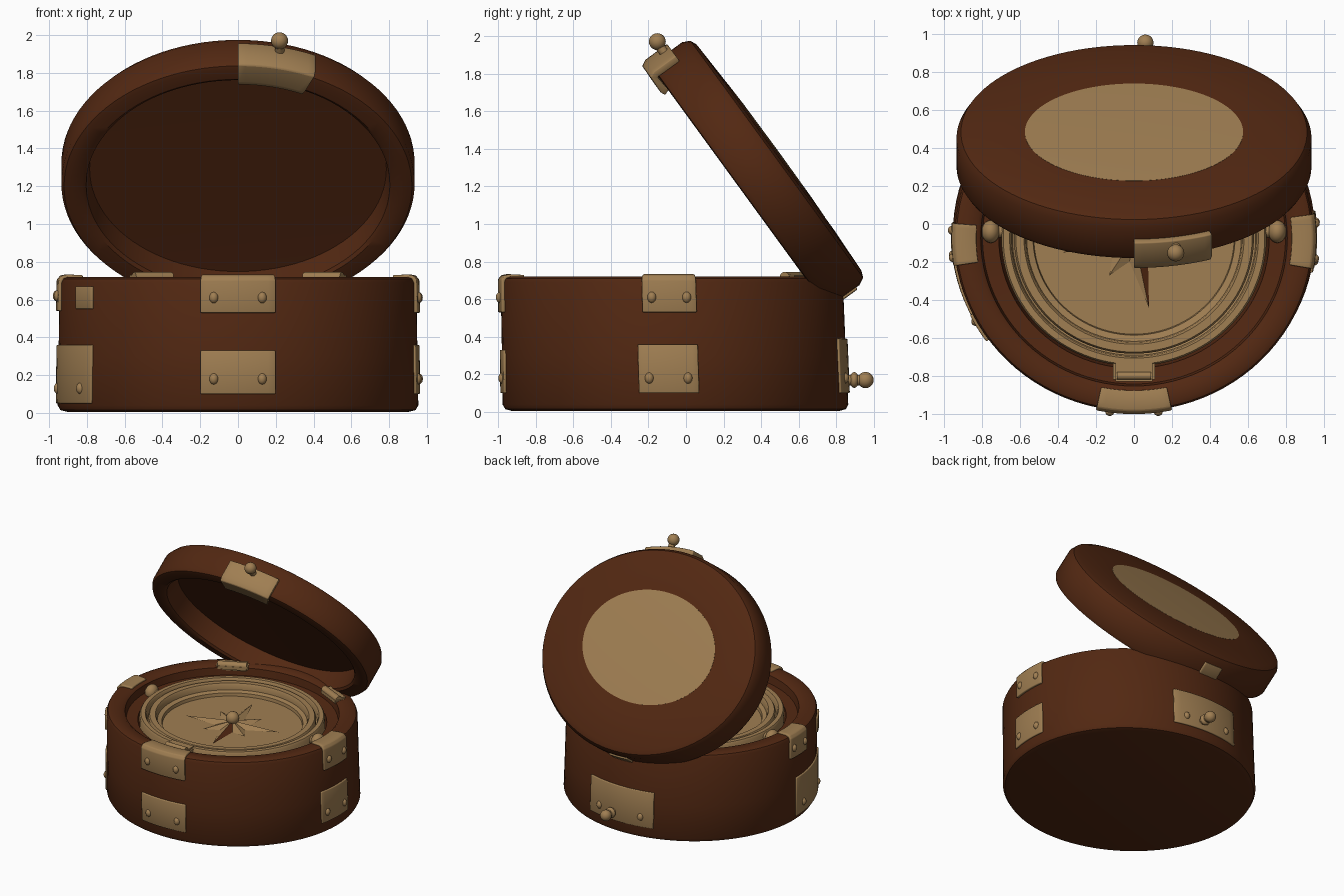
import bpy, bmesh, math
from mathutils import Matrix, Vector

cube = bpy.data.objects.get("Cube")
if cube:
    bpy.data.objects.remove(cube)


def material(name, rgb):
    m = bpy.data.materials.new(name)
    m.use_nodes = True
    m.diffuse_color = (*rgb, 1)
    m.node_tree.nodes["Principled BSDF"].inputs["Base Color"].default_value = (*rgb, 1)
    return m


WOOD = material("brown_wood", (0.085, 0.021, 0.006))
BRASS = material("aged_brass", (0.35, 0.21, 0.085))

# Frames: the case leans back slightly, the lid is an oval hinged open
CASE = Matrix(((0.95, 0, 0, 0), (0, 0.915, -0.03, -0.055), (0, 0, 1, 0), (0, 0, 0, 1)))
LID_AXES = Matrix.Translation((0, 0.281, 1.197)) @ Matrix.Rotation(-0.941, 4, 'X')
LID = LID_AXES @ Matrix.Diagonal((0.935, 0.8, 1, 1))


def finish(name, bm, mats, matrix=None, angle=40):
    if matrix:
        bm.transform(matrix)
    bmesh.ops.recalc_face_normals(bm, faces=bm.faces)
    me = bpy.data.meshes.new(name)
    bm.to_mesh(me)
    bm.free()
    for m in mats:
        me.materials.append(m)
    ob = bpy.data.objects.new(name, me)
    bpy.context.collection.objects.link(ob)
    bpy.ops.object.select_all(action='DESELECT')
    ob.select_set(True)
    bpy.context.view_layer.objects.active = ob
    bpy.ops.object.shade_smooth_by_angle(angle=math.radians(angle))
    return ob


def lathe(name, profile, mat, matrix, start=0, end=360, thick=0):
    """Sweep a (radius, height) profile round z; thick turns it into a plate."""
    bm = bmesh.new()
    full = end - start == 360
    steps = 96 if full else 10
    rings = []
    for i in range(steps if full else steps + 1):
        a = math.radians(start + (end - start) * i / steps)
        rings.append([bm.verts.new((r * math.cos(a), r * math.sin(a), z)) for r, z in profile])
    pairs = list(zip(rings, rings[1:])) + ([(rings[-1], rings[0])] if full else [])
    for p, q in pairs:
        for j in range(len(profile) - 1):
            bm.faces.new((p[j], q[j], q[j + 1], p[j + 1]))
    bmesh.ops.remove_doubles(bm, verts=bm.verts, dist=0.0005)
    ob = finish(name, bm, [mat], matrix)
    if thick:
        s = ob.modifiers.new("thickness", 'SOLIDIFY')
        s.thickness, s.offset = thick, 0
        b = ob.modifiers.new("soft_edge", 'BEVEL')
        b.width, b.segments = 0.006, 2
    return ob


def ball(name, pos, radius, scale=(1, 1, 1), mat=BRASS):
    bm = bmesh.new()
    bmesh.ops.create_uvsphere(bm, u_segments=20, v_segments=12, radius=radius)
    finish(name, bm, [mat], Matrix.Translation(pos) @ Matrix.Diagonal((*scale, 1)), 60)


def rod(name, a, b, radius):
    a, b = Vector(a), Vector(b)
    bm = bmesh.new()
    bmesh.ops.create_cone(bm, cap_ends=True, segments=20, radius1=radius, radius2=radius,
                          depth=(b - a).length)
    turn = (b - a).to_track_quat('Z', 'Y').to_matrix().to_4x4()
    finish(name, bm, [BRASS], Matrix.Translation((a + b) / 2) @ turn)


def block(name, pos, size, matrix=None):
    bm = bmesh.new()
    bmesh.ops.create_cube(bm, size=1)
    bmesh.ops.scale(bm, vec=size, verts=bm.verts)
    bmesh.ops.bevel(bm, geom=bm.edges[:], offset=0.012, segments=2, affect='EDGES')
    finish(name, bm, [BRASS], (matrix or Matrix()) @ Matrix.Translation(pos))


def on_case(angle, r, z):
    a = math.radians(angle)
    return CASE @ Vector((r * math.cos(a), r * math.sin(a), z))


# Round case with a stepped well
lathe("case", [(0, 0.005), (0.95, 0.005), (0.99, 0.015), (1.005, 0.04), (1, 0.3), (0.995, 0.69),
               (0.985, 0.71), (0.96, 0.72), (0.87, 0.715), (0.85, 0.7), (0.84, 0.64),
               (0.75, 0.63), (0.73, 0.5), (0, 0.5)], WOOD, CASE)

# Lid with hollow underside and brass medallion
lathe("lid", [(0, 0.275), (0.6, 0.275), (0.93, 0.265), (0.975, 0.25), (1, 0.21), (1, 0.03),
              (0.985, 0.005), (0.96, 0), (0.88, 0), (0.86, 0.015), (0.84, 0.16), (0, 0.17)],
      WOOD, LID)
lathe("lid_medallion", [(0, 0.007), (0.7, 0.005), (1, 0.001), (1, -0.002)], BRASS,
      LID_AXES @ Matrix.Translation((0, -0.034, 0.275)) @ Matrix.Diagonal((0.575, 0.435, 1, 1)))

# Lid latch plate and knob
lathe("lid_latch", [(0.87, -0.01), (0.9, -0.02), (1.015, -0.02), (1.025, 0), (1.025, 0.14)],
      BRASS, LID, -90, -65, 0.04)
rod("lid_knob_stem", LID_AXES @ Vector((0.22, -0.78, 0.1)),
    LID_AXES @ Vector((0.22, -0.86, 0.1)), 0.025)
ball("lid_knob", LID_AXES @ Vector((0.22, -0.88, 0.105)), 0.045)
lathe("lid_hinge_plate", [(1.003, 0.09), (1.003, 0.19)], BRASS, LID, 86, 96, 0.02)


# Curved brass plates on the case, each with a pair of rivets
def plate(name, start, end, low, high, wrap=False):
    prof = [(1.004, low), (1.002, (low + high) / 2), (1, high)]
    if wrap:
        prof = [(1.004, low), (1, 0.7), (0.985, 0.718), (0.96, 0.722), (0.875, 0.718)]
    lathe(name, prof, BRASS, CASE, start, end, 0.022)
    for i, t in enumerate((0.18, 0.82)):
        ball(f"{name}_rivet_{i + 1}", on_case(start + (end - start) * t, 1.008, low + 0.08),
             0.03, (0.8, 0.8, 1))


plate("front_upper_plate", -102, -78, 0.53, 0.72, True)
plate("front_lower_plate", -102, -78, 0.1, 0.33)
plate("left_upper_plate", -10, 8, 0.53, 0.72, True)
plate("left_lower_plate", -12, 8, 0.1, 0.36)
plate("right_upper_plate", 175, 189, 0.54, 0.72, True)
plate("right_lower_plate", 180, 216, 0.05, 0.36)
lathe("right_small_plate", [(1, 0.55), (1, 0.67)], BRASS, CASE, 206, 216, 0.022)
plate("back_plate", 72, 107, 0.1, 0.39)

# Back knob
rod("back_knob_stem", (0.06, 0.82, 0.17), (0.06, 0.95, 0.17), 0.028)
ball("back_knob_collar", (0.06, 0.895, 0.17), 0.042, (1, 0.6, 1))
ball("back_knob", (0.06, 0.955, 0.17), 0.043)

# Hinges on the back rim
for side, sx in (("left", 1), ("right", -1)):
    turn = Matrix.Translation((sx * 0.46, 0.59, 0.705)) @ Matrix.Rotation(-sx * 0.45, 4, 'Z')
    block(f"{side}_hinge_leaf", (0, 0, 0), (0.24, 0.1, 0.05), turn)
    rod(f"{side}_hinge_pin", turn @ Vector((-0.11, -0.02, 0.012)),
        turn @ Vector((0.11, -0.02, 0.012)), 0.028)
    ball(f"{side}_gimbal_pivot", (sx * 0.755, -0.04, 0.65), 0.06, (0.8, 1, 1))
    rod(f"{side}_gimbal_axle", (sx * 0.66, -0.04, 0.645), (sx * 0.8, -0.04, 0.645), 0.03)
block("front_gimbal_bracket", (0, -0.765, 0.665), (0.22, 0.13, 0.05))
rod("front_gimbal_pin", (-0.09, -0.8, 0.69), (0.09, -0.8, 0.69), 0.02)

# Gimbal ring and compass bowl
lathe("gimbal_ring", [(0.735, 0.5), (0.735, 0.67), (0.725, 0.685), (0.69, 0.685), (0.68, 0.67),
                      (0.675, 0.62), (0.66, 0.61)], BRASS, CASE)
lathe("compass_bowl", [(0.665, 0.5), (0.665, 0.66), (0.655, 0.675), (0.61, 0.675), (0.6, 0.66),
                       (0.595, 0.625), (0.56, 0.615), (0.555, 0.59), (0, 0.59)], BRASS, CASE)

# Compass star: ridged arms, two with a dark half
bm = bmesh.new()
hub = bm.verts.new((0, 0, 0.035))
rim = []
for i in range(16):
    a = math.radians(-78 + i * 22.5)
    r = 0.13 if i % 2 else (0.24 if i % 4 else 0.38)
    rim.append(bm.verts.new((r * math.cos(a), r * math.sin(a), 0 if i % 2 else 0.008)))
for i in range(16):
    f = bm.faces.new((hub, rim[i], rim[(i + 1) % 16]))
    f.material_index = 1 if i in (0, 11) else 0
finish("compass_star", bm, [BRASS, WOOD], Matrix.Translation((0, -0.07, 0.592)), 5)
ball("star_boss", (0, -0.07, 0.65), 0.05)
